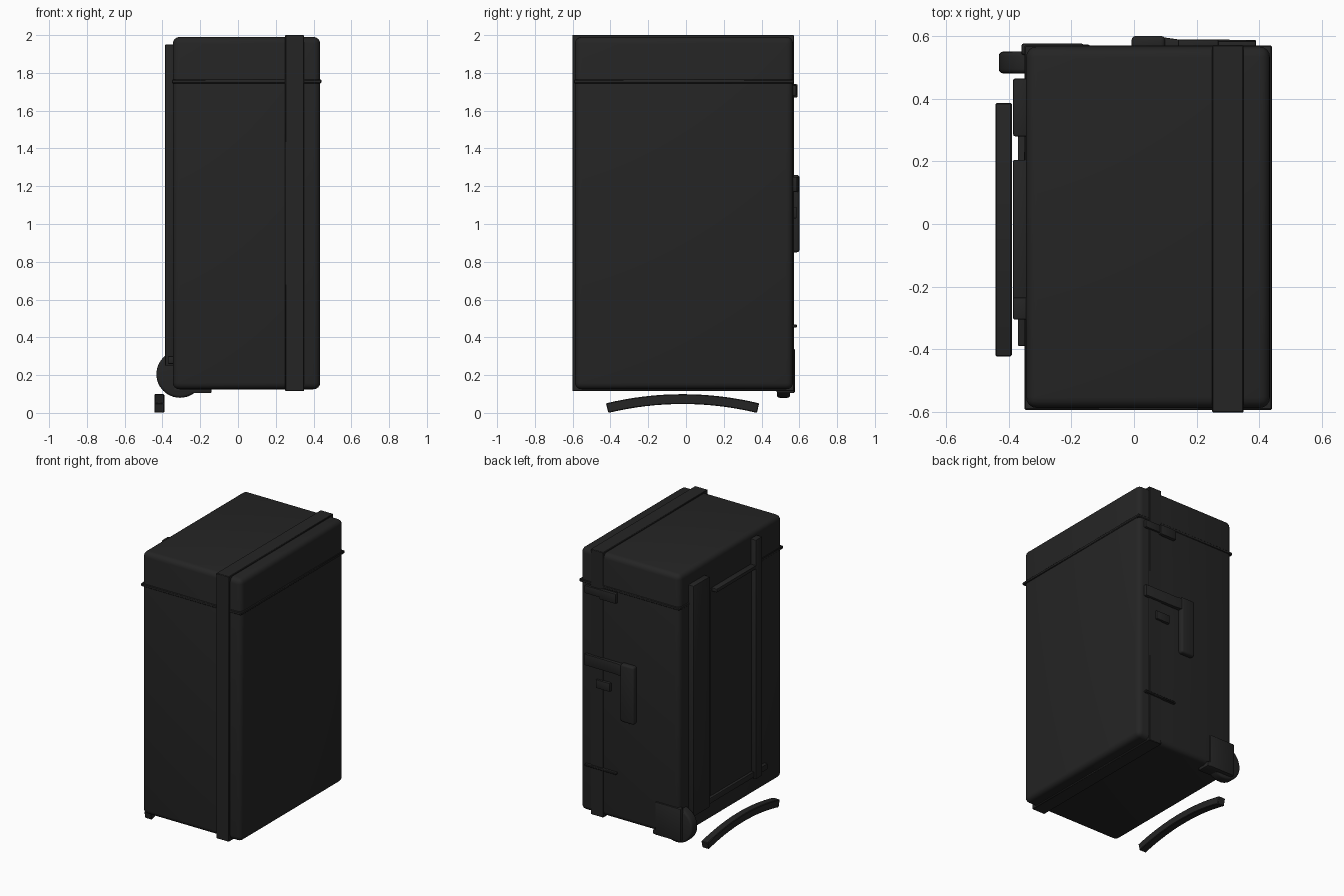
import bpy, bmesh, math
from mathutils import Vector

old = bpy.data.objects.get("Cube")
if old:
    bpy.data.objects.remove(old, do_unlink=True)

# One flat colour for the whole case
black = bpy.data.materials.new("charcoal black")
black.use_nodes = True
colour = (0.018, 0.018, 0.018, 1)
black.diffuse_color = colour
black.node_tree.nodes["Principled BSDF"].inputs["Base Color"].default_value = colour


def finish(name, bm, bevel=0.0, segments=3):
    bmesh.ops.recalc_face_normals(bm, faces=bm.faces)
    mesh = bpy.data.meshes.new(name)
    bm.to_mesh(mesh)
    bm.free()
    mesh.materials.append(black)
    obj = bpy.data.objects.new(name, mesh)
    bpy.context.collection.objects.link(obj)
    bpy.ops.object.select_all(action="DESELECT")
    obj.select_set(True)
    bpy.context.view_layer.objects.active = obj
    if bevel:
        mod = obj.modifiers.new("rounding", "BEVEL")
        mod.width, mod.segments = bevel, segments
        mod.limit_method = "ANGLE"
        bpy.ops.object.modifier_apply(modifier=mod.name)
    bpy.ops.object.shade_smooth_by_angle(angle=math.radians(40))
    return obj


def box(name, x, y, z, bevel=0.0, segments=3):
    """Box from three (low, high) ranges."""
    bm = bmesh.new()
    bmesh.ops.create_cube(bm, size=1)
    for v in bm.verts:
        v.co = Vector([(r[0] + r[1]) / 2 + c * (r[1] - r[0]) for r, c in zip((x, y, z), v.co)])
    return finish(name, bm, bevel, segments)


def prism(name, outline, z, bevel=0.0):
    """Extrude an outline of (x, y) points between two heights."""
    bm = bmesh.new()
    face = bm.faces.new([bm.verts.new((px, py, z[0])) for px, py in outline])
    moved = bmesh.ops.extrude_face_region(bm, geom=[face])["geom"]
    bmesh.ops.translate(bm, vec=(0, 0, z[1] - z[0]),
                        verts=[g for g in moved if isinstance(g, bmesh.types.BMVert)])
    return finish(name, bm, bevel, 2)


# Shell: rounded lower body and lid, meeting at a square rim
X, Y = (-0.345, 0.435), (-0.588, 0.567)
box("case_body", X, Y, (0.125, 1.99), 0.035, 4)
box("lid_rim", (-0.35, 0.441), (-0.594, 0.571), (1.745, 1.765), 0.004, 1)

# Square strap wrapping the case
box("wrap_strap", (0.25, 0.35), (-0.602, 0.572), (0.115, 2.0), 0.003, 1)

# Wheel and its corner bracket
bm = bmesh.new()
bmesh.ops.create_cone(bm, cap_ends=True, segments=48, radius1=0.125, radius2=0.125, depth=0.07)
for v in bm.verts:
    v.co = Vector((v.co.x - 0.307, v.co.z + 0.516, v.co.y + 0.205))
finish("wheel", bm, 0.014)
box("wheel_bracket", (-0.36, -0.16), (0.54, 0.577), (0.105, 0.34), 0.008, 2)
box("bracket_foot", (-0.345, -0.14), (0.48, 0.574), (0.104, 0.14), 0.008, 2)

# Pull-out handle rails on the side
SIDE = (-0.386, -0.34)
box("wide_rail", SIDE, (0.28, 0.465), (0.25, 1.89), 0.006, 2)
box("narrow_rail", SIDE, (-0.305, -0.235), (0.25, 1.95), 0.004, 2)
box("upper_crossbar", SIDE, (-0.25, 0.205), (1.745, 1.77), 0.004, 2)
box("lower_crossbar", (-0.371, -0.34), (-0.39, 0.28), (0.26, 0.3), 0.004, 2)
box("rail_panel", (-0.352, -0.34), (-0.25, 0.23), (0.29, 1.75))

# Carry handle with a tapered mount on the back
box("carry_handle", (-0.008, 0.1), (0.555, 0.601), (0.85, 1.26), 0.014)
prism("handle_mount", [(0.06, 0.56), (0.06, 0.601), (0.14, 0.59), (0.39, 0.588), (0.39, 0.56)],
      (1.17, 1.25), 0.004)
box("handle_tab", (0.19, 0.3), (0.56, 0.586), (1.03, 1.09), 0.004, 2)

# Strap clips on the back
box("upper_clip", (0.14, 0.27), (0.56, 0.59), (1.67, 1.74), 0.005, 2)
box("upper_clip_base", (0.25, 0.39), (0.56, 0.584), (1.68, 1.735), 0.004, 2)
box("lower_strap_pin", (0.14, 0.39), (0.56, 0.587), (0.453, 0.467), 0.003, 1)

# Loose curved grip below the side
bm = bmesh.new()
rings = []
R, half = 1.72, 0.238
for i in range(17):
    a = half * (i / 8 - 1)
    ring = []
    for x, r in ((-0.443, R), (-0.39, R), (-0.39, R - 0.052), (-0.443, R - 0.052)):
        ring.append(bm.verts.new((x, r * math.sin(a) - 0.018, r * math.cos(a) - R + 0.09)))
    if rings:
        for k in range(4):
            bm.faces.new((rings[-1][k], rings[-1][k - 1], ring[k - 1], ring[k]))
    rings.append(ring)
bm.faces.new(rings[0])
bm.faces.new(rings[-1])
low = min(v.co.z for v in bm.verts)
bmesh.ops.translate(bm, verts=bm.verts, vec=(0, 0, -low))
finish("curved_grip", bm, 0.004, 1)
